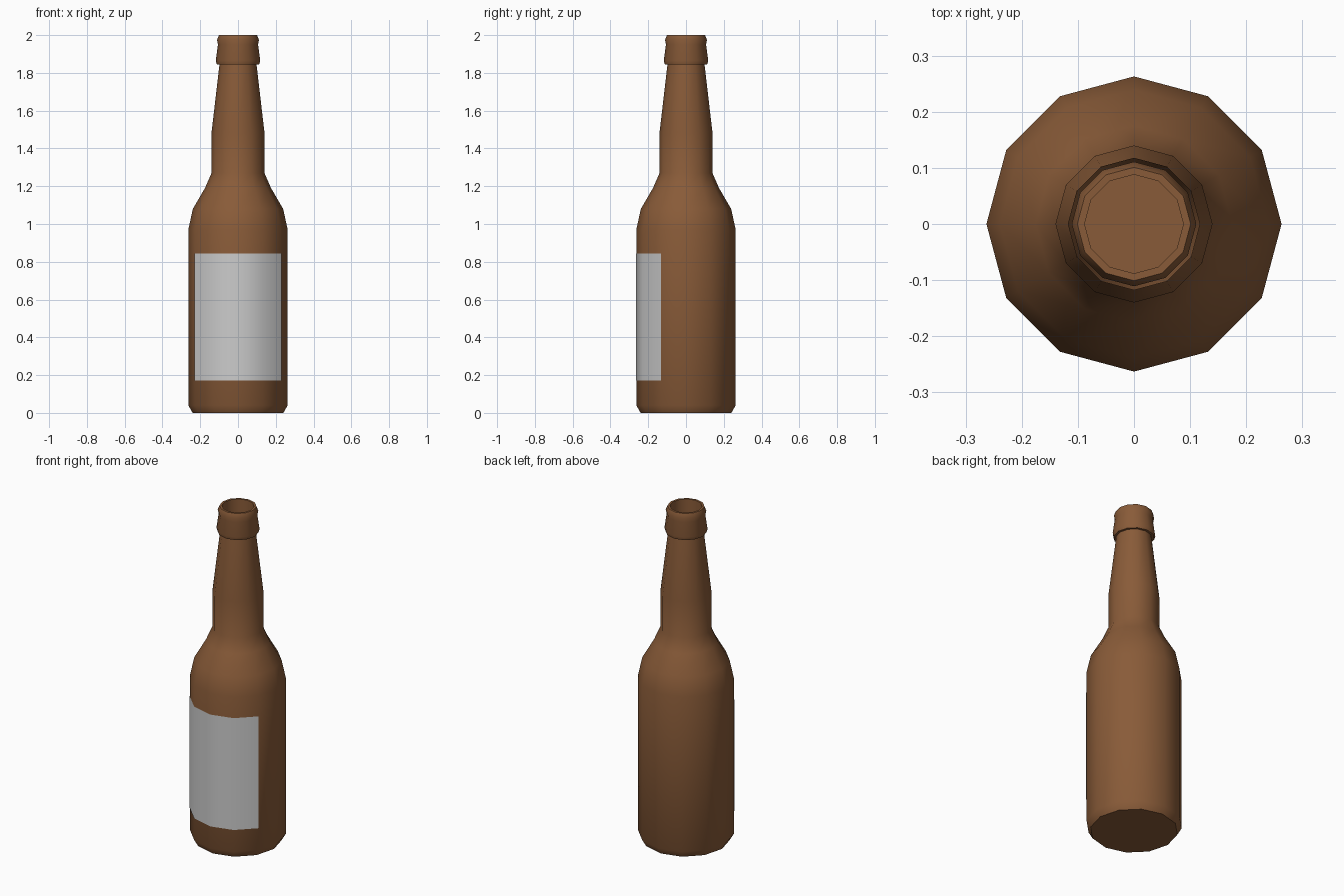
import bpy
from math import cos, sin, radians

if "Cube" in bpy.data.objects:
    bpy.data.objects.remove(bpy.data.objects["Cube"])

SIDES = 12


def lathe(name, profile, start=0, steps=SIDES, caps=False):
    """Revolve an (r, z) profile in 30 degree steps, closed when it goes all round."""
    closed = steps == SIDES
    cols = steps if closed else steps + 1
    verts, faces = [], []
    for r, z in profile:
        for i in range(cols):
            a = radians(start + i * 360 / SIDES)
            verts.append((r * cos(a), r * sin(a), z))
    for k in range(len(profile) - 1):
        for i in range(steps):
            j = (i + 1) % cols
            faces.append((k * cols + i, k * cols + j,
                          (k + 1) * cols + j, (k + 1) * cols + i))
    if caps:
        last = (len(profile) - 1) * cols
        faces.append(tuple(reversed(range(cols))))
        faces.append(tuple(range(last, last + cols)))
    mesh = bpy.data.meshes.new(name)
    mesh.from_pydata(verts, [], faces)
    obj = bpy.data.objects.new(name, mesh)
    bpy.context.collection.objects.link(obj)
    bpy.ops.object.select_all(action='DESELECT')
    obj.select_set(True)
    bpy.context.view_layer.objects.active = obj
    bpy.ops.object.shade_smooth_by_angle(angle=radians(50))
    return obj


# Glass: base, body, shoulder, neck, collar, lip and the open mouth
bottle = lathe("bottle", [
    (0.24, 0.0), (0.263, 0.04), (0.263, 0.97),
    (0.239, 1.08), (0.175, 1.19), (0.14, 1.27),
    (0.14, 1.485), (0.098, 1.845),
    (0.112, 1.845), (0.118, 1.865), (0.106, 1.95),
    (0.111, 1.975), (0.101, 2.0),
    (0.088, 2.0), (0.088, 1.85)], caps=True)

brown = bpy.data.materials.new("brown_glass")
brown.diffuse_color = (0.25, 0.105, 0.04, 1)
brown.use_nodes = True
brown.node_tree.nodes["Principled BSDF"].inputs["Base Color"].default_value = brown.diffuse_color
bottle.data.materials.append(brown)

# Paper label: four front facets, just proud of the glass
lathe("label", [(0.2645, 0.172), (0.2645, 0.845)], start=210, steps=4)
